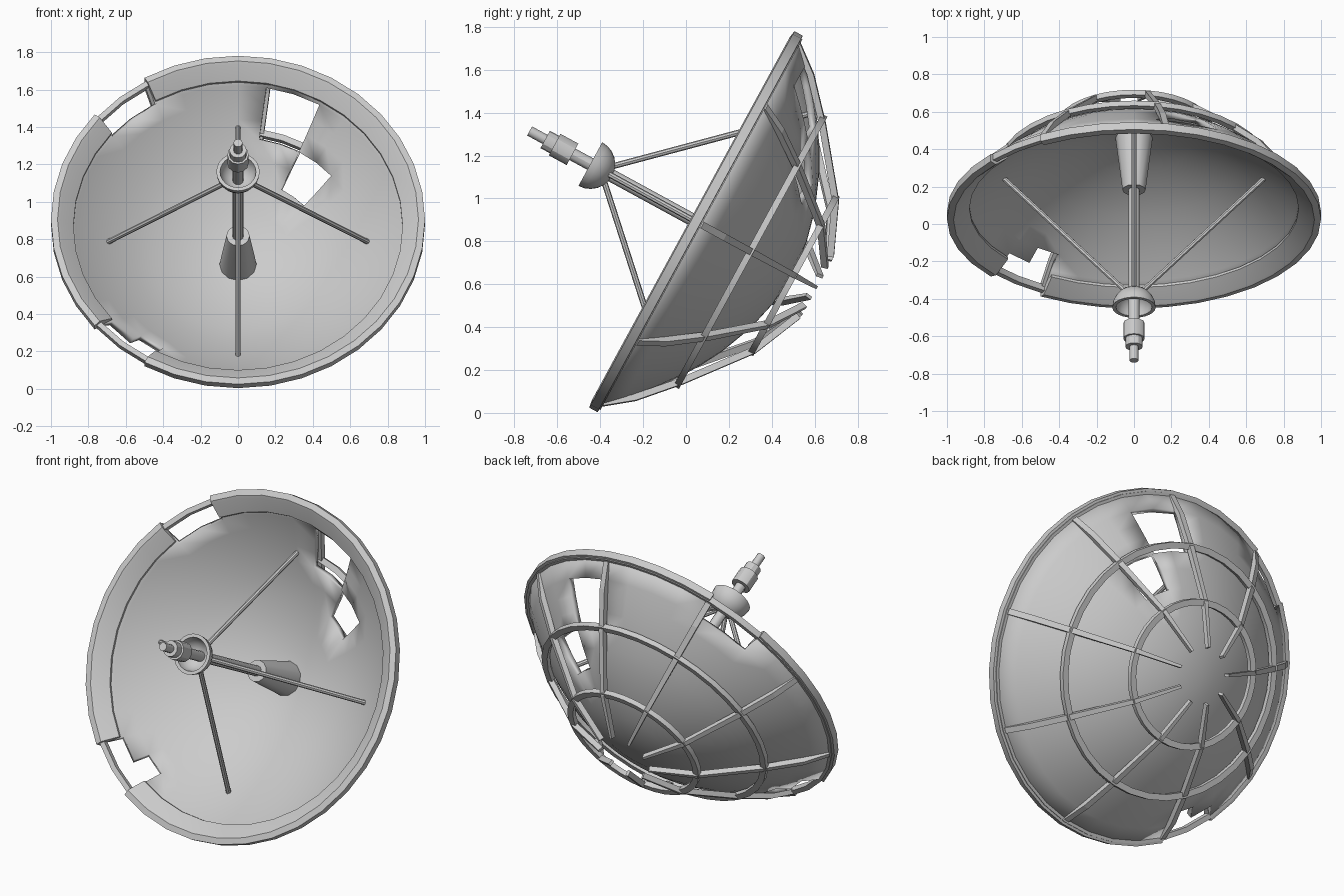
import bpy, bmesh, math
from mathutils import Matrix, Vector

if "Cube" in bpy.data.objects:
    bpy.data.objects.remove(bpy.data.objects["Cube"])

# Local dish frame: X right, Y up along the rim plane, Z forward along the axis
FRAME = Matrix.Translation((0, 0.05, 0.89)) @ Matrix.Rotation(math.radians(61.4), 4, 'X')


def pol(r, deg, f):
    a = math.radians(deg)
    return Vector((r * math.cos(a), r * math.sin(a), f))


def finish(name, bm, smooth=None, fix=True):
    if fix:
        bmesh.ops.recalc_face_normals(bm, faces=bm.faces)
    me = bpy.data.meshes.new(name)
    bm.to_mesh(me)
    bm.free()
    ob = bpy.data.objects.new(name, me)
    bpy.context.collection.objects.link(ob)
    ob.matrix_world = FRAME
    if smooth:
        bpy.ops.object.select_all(action='DESELECT')
        ob.select_set(True)
        bpy.context.view_layer.objects.active = ob
        bpy.ops.object.shade_smooth_by_angle(angle=math.radians(smooth))
    return ob


def lathe(name, prof, segs=36, start=0, sweep=360, smooth=30):
    """Revolve a closed (radius, forward) outline about the dish axis."""
    bm = bmesh.new()
    full = sweep == 360
    cols = [[bm.verts.new(pol(r, start + sweep * i / segs, f)) for r, f in prof]
            for i in range(segs if full else segs + 1)]
    n = len(prof)
    for i in range(segs):
        a, b = cols[i], cols[(i + 1) % len(cols)]
        for j in range(n):
            k = (j + 1) % n
            bm.faces.new((a[j], b[j], b[k], a[k]))
    if not full:
        bm.faces.new(cols[0])
        bm.faces.new(cols[-1])
    bmesh.ops.remove_doubles(bm, verts=bm.verts, dist=1e-5)
    return finish(name, bm, smooth)


def rod(name, p, q, rad, segs=8):
    d = q - p
    bm = bmesh.new()
    m = Matrix.Translation((p + q) / 2) @ d.to_track_quat('Z', 'Y').to_matrix().to_4x4()
    bmesh.ops.create_cone(bm, cap_ends=True, segments=segs, radius1=rad, radius2=rad,
                          depth=d.length, matrix=m)
    return finish(name, bm)


# Dish shell with missing panels: (angle from, angle to, radius from, radius to)
HOLES = [(60, 80, .65, .87), (40, 60, .46, .65), (120, 140, .87, .97),
         (220, 230, .87, .97), (230, 240, .80, .97)]
RADII = [.08, .16, .3, .46, .56, .65, .73, .80, .87, .965]


def bowl(r):
    return .028 - .5 * (1 - (r / .97) ** 2)


bm = bmesh.new()
centre = bm.verts.new((0, 0, bowl(0)))
grid = [[bm.verts.new(pol(r, 10 * i, bowl(r))) for i in range(36)] for r in RADII]
for i in range(36):
    k = (i + 1) % 36
    bm.faces.new((centre, grid[0][i], grid[0][k]))
    for j in range(len(RADII) - 1):
        am, rm = 10 * i + 5, (RADII[j] + RADII[j + 1]) / 2
        if not any(a < am < b and c < rm < d for a, b, c, d in HOLES):
            bm.faces.new((grid[j][i], grid[j + 1][i], grid[j + 1][k], grid[j][k]))
shell = finish("dish_shell", bm, 35, fix=False)
mod = shell.modifiers.new("thickness", 'SOLIDIFY')
mod.thickness, mod.offset = .036, -1

# Continuous thin rim hoop, and the lip that is broken away in two places
lathe("rim_hoop", [(.955, .012), (.985, .012), (.985, -.025), (.955, -.025)])
LIP = [(.88, -.05), (.88, -.036), (.95, .022), (.965, .032), (1, .026), (1, -.018), (.96, -.022)]
lathe("rim_lip_main", LIP, 24, -120, 240)
lathe("rim_lip_side", LIP, 8, 140, 80)

# Back frame: two hoops and nine tapering ribs
for name, r, d in (("outer_back_hoop", .705, .3), ("inner_back_hoop", .405, .53)):
    lathe(name, [(r - .018, -d + .03), (r + .018, -d + .03), (r + .018, -d), (r - .018, -d)])
RIB = [(.975, .03, .017), (.88, .15, .017), (.70, .31, .016), (.41, .535, .013), (.165, .64, .008)]
for n in range(9):
    bm = bmesh.new()
    turn = Matrix.Rotation(math.radians(40 * n), 3, 'Z')
    rings = []
    for r, d, w in RIB:
        rings.append([bm.verts.new(turn @ Vector(c)) for c in
                      ((r, -w, -d), (r, w, -d), (r - .012, w, -d + .03), (r - .012, -w, -d + .03))])
    for a, b in zip(rings, rings[1:]):
        for j in range(4):
            k = (j + 1) % 4
            bm.faces.new((a[j], a[k], b[k], b[j]))
    bm.faces.new(rings[0])
    bm.faces.new(rings[-1])
    finish(f"back_rib_{n + 1}", bm)

# Hub cone, mast and stepped feed tip
lathe("hub_cone", [(0, -.49), (.102, -.49), (.062, -.15), (0, -.15)], 12)
lathe("feed_mast", [(0, -.16), (.03, -.16), (.03, .67), (0, .67)], 12)
lathe("feed_collar", [(0, .66), (.057, .66), (.057, .755), (.046, .755), (.046, .805),
                      (.024, .805), (.024, .888), (0, .888)], 12)

# Cupped reflector, open towards the front
outer = [(.116 * math.sin(math.radians(a)), .565 - .116 * math.cos(math.radians(a)))
         for a in range(0, 91, 15)]
inner = [(.096 * math.sin(math.radians(a)), .565 - .096 * math.cos(math.radians(a)))
         for a in range(90, -1, -15)]
lathe("reflector_cup", outer + inner, 24)

# Four struts from the cup to the dish
for n in range(4):
    rod(f"strut_{n + 1}", pol(.04, 90 * n, .47), pol(.70, 90 * n, -.225), .014)
